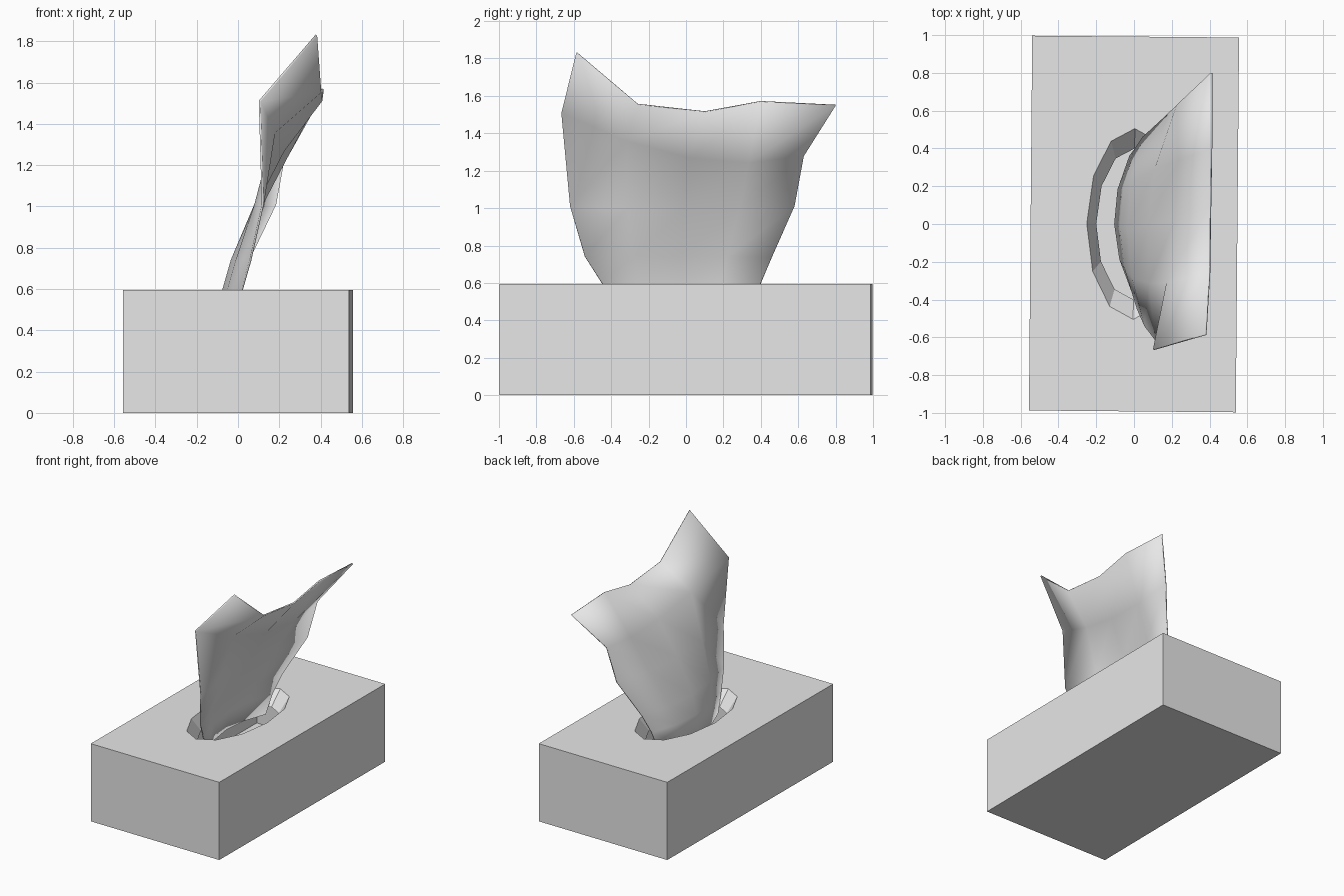
import bpy, bmesh, math
from mathutils import Matrix, Vector

if "Cube" in bpy.data.objects:
    bpy.data.objects.remove(bpy.data.objects["Cube"], do_unlink=True)

HEIGHT = 0.595

grey = bpy.data.materials.new("light_grey")
grey.use_nodes = True
grey.use_backface_culling = True
grey.diffuse_color = (0.8, 0.8, 0.8, 1)
grey.node_tree.nodes["Principled BSDF"].inputs["Base Color"].default_value = grey.diffuse_color


def add_object(name, bm):
    mesh = bpy.data.meshes.new(name)
    bm.to_mesh(mesh)
    bm.free()
    mesh.materials.append(grey)
    obj = bpy.data.objects.new(name, mesh)
    bpy.context.collection.objects.link(obj)
    return obj


def through(a, b, c, t):
    """Quadratic curve through a, b and c at t = 0, 0.5 and 1."""
    return a * (1 - t) * (1 - 2 * t) + b * 4 * t * (1 - t) + c * t * (2 * t - 1)


# Box: a thin shell with an oval opening in its lid
bm = bmesh.new()
bmesh.ops.create_cube(bm, size=1)
bmesh.ops.scale(bm, vec=(1.095, 1.984, HEIGHT), verts=bm.verts)
bmesh.ops.translate(bm, vec=(0, 0, HEIGHT / 2), verts=bm.verts)
lid = max(bm.faces, key=lambda f: f.calc_center_median().z)
border = list(lid.edges)
bmesh.ops.delete(bm, geom=[lid], context='FACES_ONLY')


def oval(rx, ry, z, sides=12):
    angles = [math.tau * i / sides for i in range(sides)]
    return [bm.verts.new((rx * math.cos(a), ry * math.sin(a), z)) for a in angles]


rim = oval(0.25, 0.505, HEIGHT)
lip = oval(0.2, 0.4, HEIGHT - 0.1)
rim_edges = [bm.edges.new((rim[i - 1], rim[i])) for i in range(len(rim))]
bmesh.ops.triangle_fill(bm, use_beauty=True, edges=border + rim_edges)
# Lip sloping down into the opening
for i in range(len(rim)):
    bm.faces.new((rim[i - 1], rim[i], lip[i], lip[i - 1]))
bmesh.ops.recalc_face_normals(bm, faces=bm.faces)
bmesh.ops.rotate(bm, cent=(0, 0, 0), matrix=Matrix.Rotation(math.radians(-0.5), 3, 'Z'), verts=bm.verts)
add_object("tissue_box", bm)

# Tissue: rows from inside the box upwards, each as left edge, middle, right edge
ROWS = [
    ((0, -0.38, 0.45), (-0.1, 0, 0.45), (-0.02, 0.36, 0.45)),
    ((0.02, -0.45, 0.6), (-0.07, -0.02, 0.6), (0.01, 0.4, 0.6)),
    ((0.06, -0.54, 0.74), (-0.03, -0.03, 0.74), (0.05, 0.46, 0.74)),
    ((0.12, -0.62, 1.01), (0.08, -0.01, 1.0), (0.18, 0.58, 1.01)),
    ((0.105, -0.665, 1.51), (0.22, 0.02, 1.27), (0.23, 0.63, 1.28)),
]
TOP = [(0.38, -0.585, 1.83), (0.4, -0.26, 1.555), (0.405, 0.1, 1.515),
       (0.41, 0.4, 1.57), (0.41, 0.8, 1.55)]

bm = bmesh.new()
grid = []
for row in ROWS:
    a, b, c = map(Vector, row)
    grid.append([bm.verts.new(through(a, b, c, i / 4)) for i in range(5)])
grid.append([bm.verts.new(p) for p in TOP])
for low, high in zip(grid, grid[1:]):
    for i in range(4):
        bm.faces.new((low[i], low[i + 1], high[i + 1], high[i]))
tissue = add_object("tissue", bm)
sheet = tissue.modifiers.new("sheet_thickness", 'SOLIDIFY')
sheet.thickness = 0.01
sheet.offset = 0

bpy.ops.object.select_all(action='DESELECT')
tissue.select_set(True)
bpy.context.view_layer.objects.active = tissue
bpy.ops.object.shade_smooth_by_angle(angle=math.radians(60))
